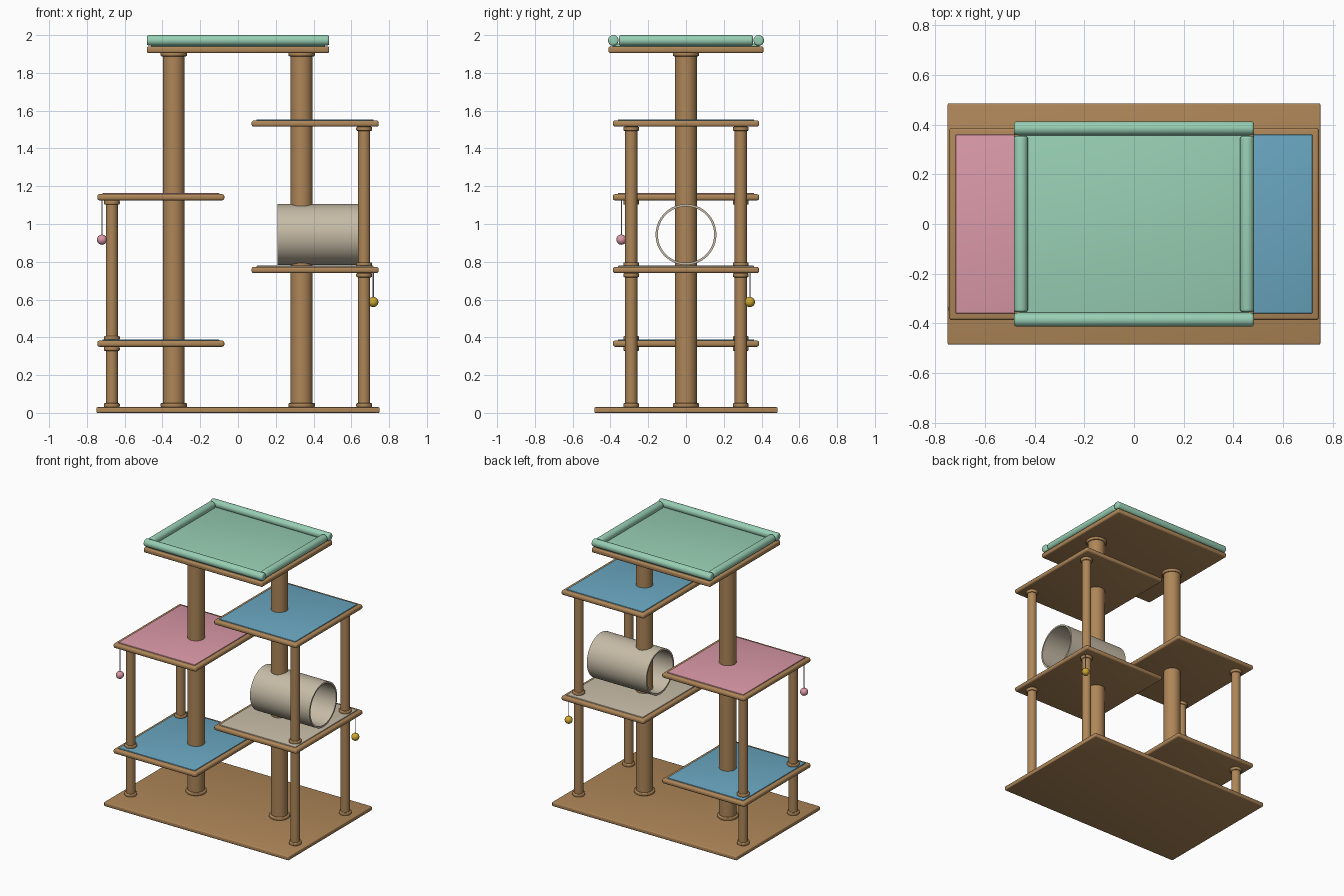
import bpy, bmesh, math
from mathutils import Matrix, Vector

if "Cube" in bpy.data.objects:
    bpy.data.objects.remove(bpy.data.objects["Cube"])


def mat(name, rgb):
    m = bpy.data.materials.new(name)
    lin = [((c / 255 + 0.055) / 1.055) ** 2.4 for c in rgb]
    m.diffuse_color = (*lin, 1)
    m.use_nodes = True
    m.node_tree.nodes["Principled BSDF"].inputs["Base Color"].default_value = m.diffuse_color
    return m


WOOD = mat("wood", (174, 134, 88))
MINT = mat("mint fabric", (152, 207, 180))
PINK = mat("pink fabric", (218, 153, 168))
BLUE = mat("blue fabric", (106, 167, 193))
CREAM = mat("cream fabric", (198, 187, 166))
GOLD = mat("gold ball", (205, 167, 50))


def finish(bm, name, material):
    bmesh.ops.recalc_face_normals(bm, faces=bm.faces)
    me = bpy.data.meshes.new(name)
    bm.to_mesh(me)
    bm.free()
    me.materials.append(material)
    me.shade_smooth()
    me.set_sharp_from_angle(angle=math.radians(35))
    ob = bpy.data.objects.new(name, me)
    bpy.context.collection.objects.link(ob)
    return ob


def slab(name, material, x, y, z, bevel):
    """Box from (min, max) ranges with rounded edges."""
    bm = bmesh.new()
    bmesh.ops.create_cube(bm, size=1)
    for v in bm.verts:
        for i, (a, b) in enumerate((x, y, z)):
            v.co[i] = a if v.co[i] < 0 else b
    bmesh.ops.bevel(bm, geom=bm.edges[:], offset=bevel, segments=3,
                    profile=0.5, affect='EDGES')
    return finish(bm, name, material)


def lathe(name, material, profile, loc, axis='Z', closed=False, n=48):
    """Turn (radius, height) points around an axis through loc."""
    bm = bmesh.new()
    vs = [bm.verts.new((r, 0, h)) for r, h in profile]
    es = [bm.edges.new(p) for p in zip(vs, vs[1:])]
    if closed:
        es.append(bm.edges.new((vs[-1], vs[0])))
    bmesh.ops.spin(bm, geom=vs + es, cent=(0, 0, 0), axis=(0, 0, 1),
                   angle=2 * math.pi, steps=n, use_duplicate=False)
    bmesh.ops.remove_doubles(bm, verts=bm.verts, dist=1e-5)
    rot = {'Z': Matrix(), 'X': Matrix.Rotation(math.pi / 2, 4, 'Y'),
           'Y': Matrix.Rotation(-math.pi / 2, 4, 'X')}[axis]
    bm.transform(Matrix.Translation(Vector(loc)) @ rot)
    return finish(bm, name, material)


def rod(name, material, r, length, loc, axis='Z', b=0.0, n=48):
    """Capped cylinder starting at loc, with ends rounded by b."""
    if b:
        arc = [(r - b + b * math.sin(t), b - b * math.cos(t))
               for t in (i * math.pi / 8 for i in range(5))]
    else:
        arc = [(r, 0)]
    prof = [(0, 0)] + arc + [(a, length - h) for a, h in reversed(arc)] + [(0, length)]
    return lathe(name, material, prof, loc, axis, n=n)


def post(name, r, collar_r, x, y, z0, z1):
    """Post with a collar at each end."""
    rod(name, WOOD, r, z1 - z0, (x, y, z0))
    for end, z in (("lower", z0), ("upper", z1 - 0.022)):
        rod(f"{name}_{end}_collar", WOOD, collar_r, 0.022, (x, y, z), b=0.006)


# Base board and the two main posts
slab("base", WOOD, (-0.75, 0.75), (-0.485, 0.485), (0, 0.03), 0.006)
for side, x in (("left", -0.34), ("right", 0.337)):
    post(f"{side}_main_post", 0.058, 0.07, x, 0, 0.03, 1.91)

# Platforms with fabric pads, each carried by a pair of thin posts
SHELVES = [("left_lower", -1, 0.35, 0.03, BLUE), ("left_upper", -1, 1.125, 0.385, PINK),
           ("right_lower", 1, 0.74, 0.03, CREAM), ("right_upper", 1, 1.515, 0.775, BLUE)]
for name, s, z, below, fabric in SHELVES:
    xa, xb = sorted((s * 0.072, s * 0.745))
    slab(f"{name}_platform", WOOD, (xa, xb), (-0.387, 0.387), (z, z + 0.033), 0.012)
    slab(f"{name}_pad", fabric, (xa + 0.027, xb - 0.027), (-0.36, 0.36),
         (z + 0.02, z + 0.039), 0.003)
    for where, y in (("front", -0.29), ("back", 0.29)):
        post(f"{name}_{where}_post", 0.032, 0.042, s * 0.668, y, below, z)

# Top bed: board, mattress and bolsters
slab("top_platform", WOOD, (-0.483, 0.483), (-0.41, 0.41), (1.905, 1.94), 0.01)
slab("bed_mattress", MINT, (-0.46, 0.46), (-0.39, 0.39), (1.935, 1.955), 0.004)
for where, s in (("front", -1), ("back", 1)):
    rod(f"{where}_bolster", MINT, 0.028, 0.966, (-0.483, s * 0.385, 1.972), 'X', 0.012)
for where, s in (("left", -1), ("right", 1)):
    rod(f"{where}_bolster", MINT, 0.028, 0.71, (s * 0.455, -0.355, 1.972), 'Y', 0.012)

# Open play tunnel on the lower right platform
lathe("tunnel", CREAM, [(0.161, 0), (0.161, 0.483), (0.149, 0.483), (0.149, 0)],
      (0.21, 0, 0.944), 'X', closed=True, n=64)

# Hanging balls on strings
for name, m, x, y, z, top in (("pink", PINK, -0.72, -0.342, 0.917, 1.13),
                              ("gold", GOLD, 0.716, 0.338, 0.587, 0.745)):
    rod(f"{name}_string", CREAM, 0.003, top - z, (x, y, z), n=8)
    bm = bmesh.new()
    bmesh.ops.create_uvsphere(bm, u_segments=24, v_segments=16, radius=0.027,
                              matrix=Matrix.Translation((x, y, z)))
    finish(bm, f"{name}_ball", m)
